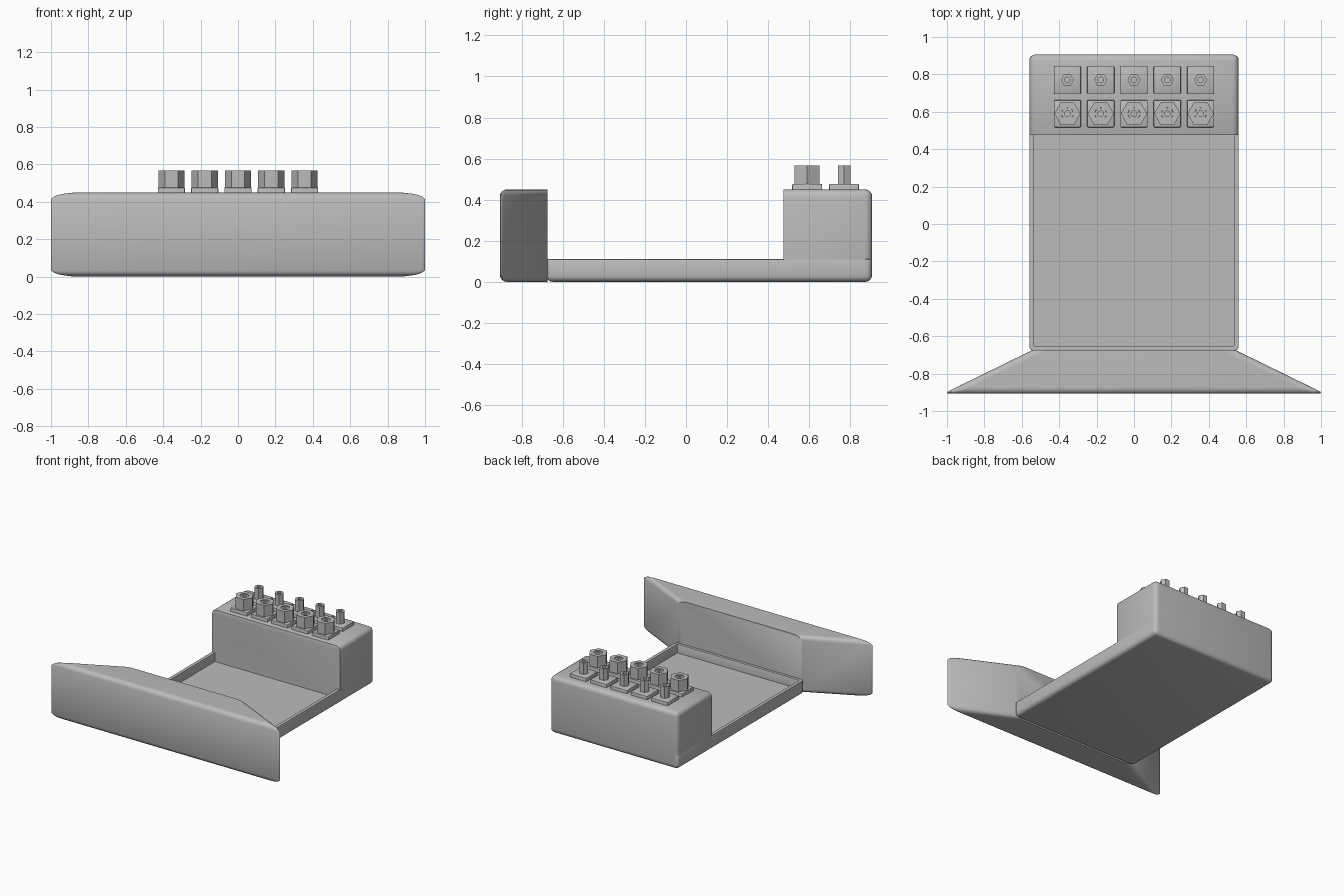
import bpy, bmesh, math

cube = bpy.data.objects.get("Cube")
if cube:
    bpy.data.objects.remove(cube, do_unlink=True)

grey = bpy.data.materials.new("plain grey")
grey.use_nodes = True
grey.diffuse_color = (0.5, 0.5, 0.5, 1)
grey.node_tree.nodes["Principled BSDF"].inputs["Base Color"].default_value = (0.5, 0.5, 0.5, 1)


def finish(bm, name):
    bmesh.ops.recalc_face_normals(bm, faces=bm.faces)
    mesh = bpy.data.meshes.new(name)
    bm.to_mesh(mesh)
    bm.free()
    mesh.materials.append(grey)
    obj = bpy.data.objects.new(name, mesh)
    bpy.context.collection.objects.link(obj)
    bpy.ops.object.select_all(action="DESELECT")
    obj.select_set(True)
    bpy.context.view_layer.objects.active = obj
    bpy.ops.object.shade_smooth_by_angle(angle=math.radians(35))
    return obj


def prism(outline, z0, z1):
    """Extrude a flat outline between two heights."""
    bm = bmesh.new()
    low = bm.faces.new([bm.verts.new((x, y, z0)) for x, y in outline])
    up = bmesh.ops.extrude_face_region(bm, geom=[low])["geom"]
    for v in up:
        if isinstance(v, bmesh.types.BMVert):
            v.co.z = z1
    if low not in bm.faces[:]:
        bm.faces.new([v for v in bm.verts if v.co.z == z0])
    # keep the solid closed
    bmesh.ops.holes_fill(bm, edges=bm.edges, sides=0)
    bmesh.ops.recalc_face_normals(bm, faces=bm.faces)
    return bm


def box(x, y0, y1, z0, z1):
    return prism([(-x, y0), (x, y0), (x, y1), (-x, y1)], z0, z1)


def round_edges(bm, rule, width, segments=4):
    edges = [e for e in bm.edges if rule((e.verts[0].co + e.verts[1].co) / 2, e)]
    bmesh.ops.bevel(bm, geom=edges, offset=width, segments=segments,
                    profile=0.5, affect="EDGES", clamp_overlap=True)


# Tray with a recessed floor and a thin rim
tray = box(0.56, -0.68, 0.905, 0, 0.11)
round_edges(tray, lambda c, e: c.z < 0.1, 0.03)
top = max((f for f in tray.faces if f.normal.z > 0.9), key=lambda f: f.calc_area())
bmesh.ops.inset_region(tray, faces=[top], thickness=0.026)
rim = list(top.edges)
wall = bmesh.ops.extrude_face_region(tray, geom=[top])["geom"]
for v in wall:
    if isinstance(v, bmesh.types.BMVert):
        v.co.z = 0.04
if top.is_valid and all(v.co.z > 0.1 for v in top.verts):
    bmesh.ops.delete(tray, geom=[top], context="FACES_ONLY")
round_edges(tray, lambda c, e: c.z > 0.105, 0.008, 2)
finish(tray, "tray")

# Terminal block at the back
block = box(0.56, 0.475, 0.907, 0, 0.45)
round_edges(block, lambda c, e: c.y > 0.5, 0.035)
round_edges(block, lambda c, e: c.y < 0.48 and c.z > 0.05, 0.008, 2)
finish(block, "terminal_block")

# Flared front panel
panel = prism([(-1.04, -0.907), (1.04, -0.907), (0.545, -0.675), (-0.545, -0.675)], 0, 0.45)
round_edges(panel, lambda c, e: c.y < -0.7, 0.035)
widest = max(v.co.x for v in panel.verts)
for v in panel.verts:
    if abs(v.co.x) > 0.55:
        v.co.x = math.copysign(0.55 + (abs(v.co.x) - 0.55) * 0.45 / (widest - 0.55), v.co.x)
finish(panel, "front_panel")


def hex_sleeve(name, x, y, outer, bore, z0, z1, depth):
    """Hexagonal post with a round blind hole in its top."""
    bm = bmesh.new()
    n = 24
    rings = []
    for radius, z, hexagon in ((outer, z0, True), (outer, z1, True),
                               (bore, z1, False), (bore, z1 - depth, False)):
        ring = []
        for i in range(n):
            a = math.tau * i / n
            r = radius
            if hexagon:
                r *= math.cos(math.pi / 6) / math.cos(a % (math.pi / 3) - math.pi / 6)
            ring.append(bm.verts.new((x + r * math.cos(a), y + r * math.sin(a), z)))
        rings.append(ring)
    for a, b in zip(rings, rings[1:]):
        for i in range(n):
            j = (i + 1) % n
            bm.faces.new((a[i], a[j], b[j], b[i]))
    bm.faces.new(rings[0])
    bm.faces.new(rings[-1])
    finish(bm, name)


# Two rows of terminals: large nuts in front, slim posts behind
for row, y, radius in (("nut", 0.59, 0.07), ("post", 0.77, 0.035)):
    for i in range(5):
        x = (i - 2) * 0.178
        plate = prism([(x + sx * 0.073, y + sy * 0.073)
                       for sx, sy in ((-1, -1), (1, -1), (1, 1), (-1, 1))], 0.445, 0.477)
        round_edges(plate, lambda c, e: c.z > 0.446, 0.006, 2)
        finish(plate, f"{row}_plate_{i + 1}")
        hex_sleeve(f"{row}_{i + 1}", x, y, radius, 0.032 if row == "nut" else 0.015,
                   0.47, 0.567, 0.03)
        if row == "nut":
            hex_sleeve(f"nut_core_{i + 1}", x, y, 0.035, 0.015, 0.47, 0.56, 0.04)
